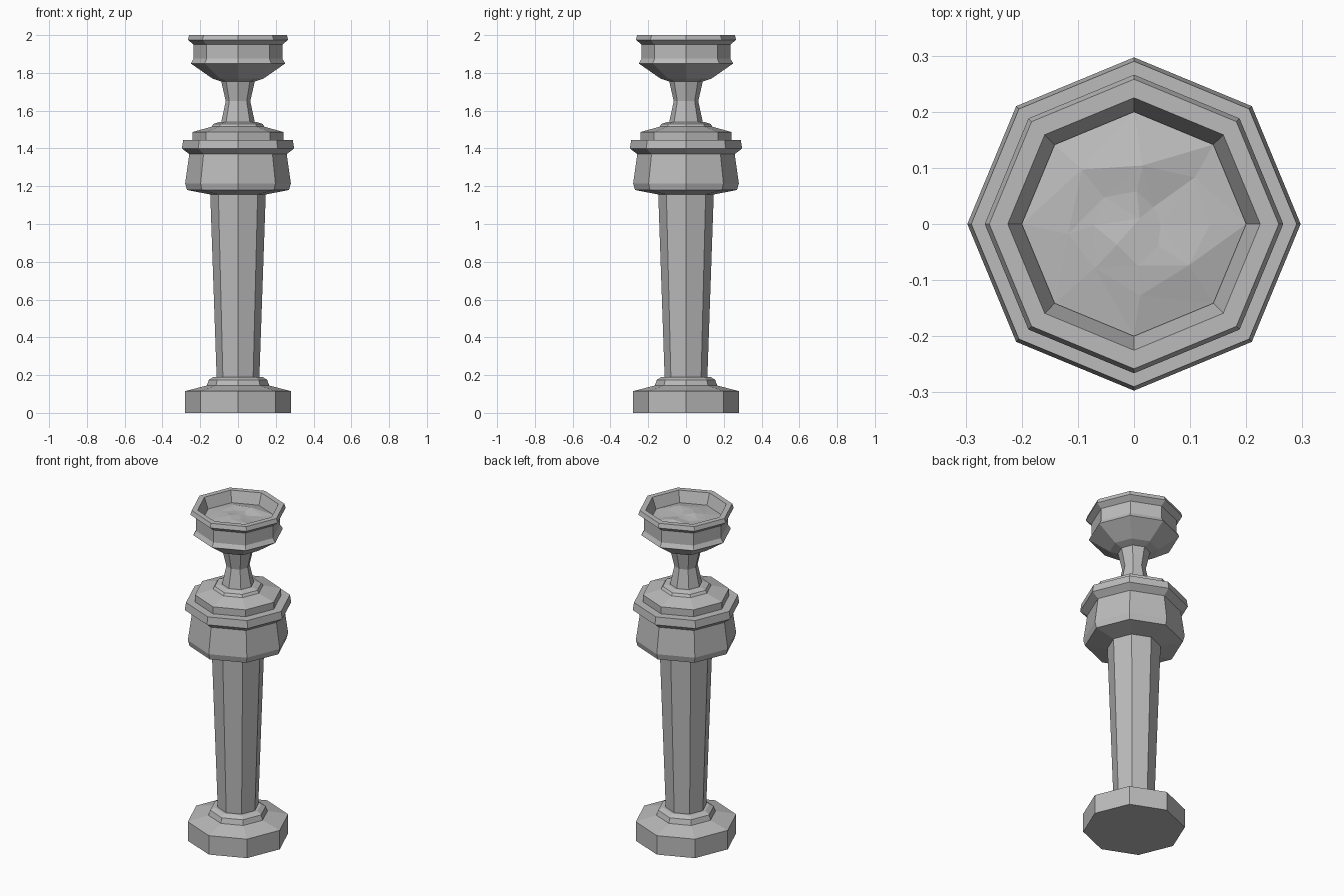
import bpy, bmesh, math, random

SIDES = 8
random.seed(4)

cube = bpy.data.objects.get("Cube")
if cube:
    bpy.data.objects.remove(cube)

stone = bpy.data.materials.new("grey stone")
stone.use_nodes = True
GREY = (0.5, 0.5, 0.5, 1)
stone.diffuse_color = GREY
stone.node_tree.nodes["Principled BSDF"].inputs["Base Color"].default_value = GREY


def finish(name, bm):
    """Turn a bmesh into a flat-shaded stone object."""
    bmesh.ops.recalc_face_normals(bm, faces=bm.faces)
    mesh = bpy.data.meshes.new(name)
    bm.to_mesh(mesh)
    bm.free()
    mesh.materials.append(stone)
    obj = bpy.data.objects.new(name, mesh)
    bpy.context.collection.objects.link(obj)
    return obj


def ring(bm, r, z, jitter=0):
    """One octagon with corners on the x and y axes."""
    verts = []
    for i in range(SIDES):
        a = math.tau * i / SIDES + random.uniform(-jitter, jitter) * 8
        rr = r + random.uniform(-jitter, jitter)
        zz = z + random.uniform(-jitter, jitter) * 0.6
        verts.append(bm.verts.new((rr * math.cos(a), rr * math.sin(a), zz)))
    return verts


def bridge(bm, low, high):
    for i in range(SIDES):
        j = (i + 1) % SIDES
        bm.faces.new((low[i], low[j], high[j], high[i]))


def turned(name, profile):
    """Octagonal turned part from (radius, height) pairs, capped at both ends."""
    bm = bmesh.new()
    rings = [ring(bm, r, z) for r, z in profile]
    for low, high in zip(rings, rings[1:]):
        bridge(bm, low, high)
    bm.faces.new(rings[0])
    bm.faces.new(rings[-1])
    return finish(name, bm)


# Stepped foot and tapering column
turned("foot", [(0.28, 0), (0.28, 0.115), (0.165, 0.145), (0.155, 0.175), (0.13, 0.19)])
turned("column", [(0.113, 0.185), (0.147, 1.16)])

# Wide waisted collar with a stepped top
turned("collar", [(0.14, 1.155), (0.27, 1.18), (0.28, 1.215), (0.258, 1.37),
                  (0.297, 1.4), (0.29, 1.445), (0.24, 1.445), (0.24, 1.487),
                  (0.14, 1.515), (0.13, 1.53), (0.1, 1.54)])

# Pinched neck
turned("neck", [(0.09, 1.535), (0.065, 1.65), (0.09, 1.76)])

# Bowl: outside, rim, inner wall and floor
turned("bowl", [(0.09, 1.755), (0.135, 1.77), (0.25, 1.85), (0.235, 1.875),
                (0.235, 1.95), (0.266, 1.975), (0.258, 2.0), (0.225, 2.0),
                (0.2, 1.93)])

# Rough, uneven filling in the bowl
bm = bmesh.new()
outer = ring(bm, 0.2, 1.935)
middle = ring(bm, 0.125, 1.95, 0.02)
inner = ring(bm, 0.06, 1.95, 0.015)
bridge(bm, outer, middle)
bridge(bm, middle, inner)
peak = bm.verts.new((0.01, 0.01, 1.955))
for i in range(SIDES):
    bm.faces.new((inner[i], inner[(i + 1) % SIDES], peak))
bmesh.ops.triangulate(bm, faces=bm.faces)
finish("bowl_filling", bm)
